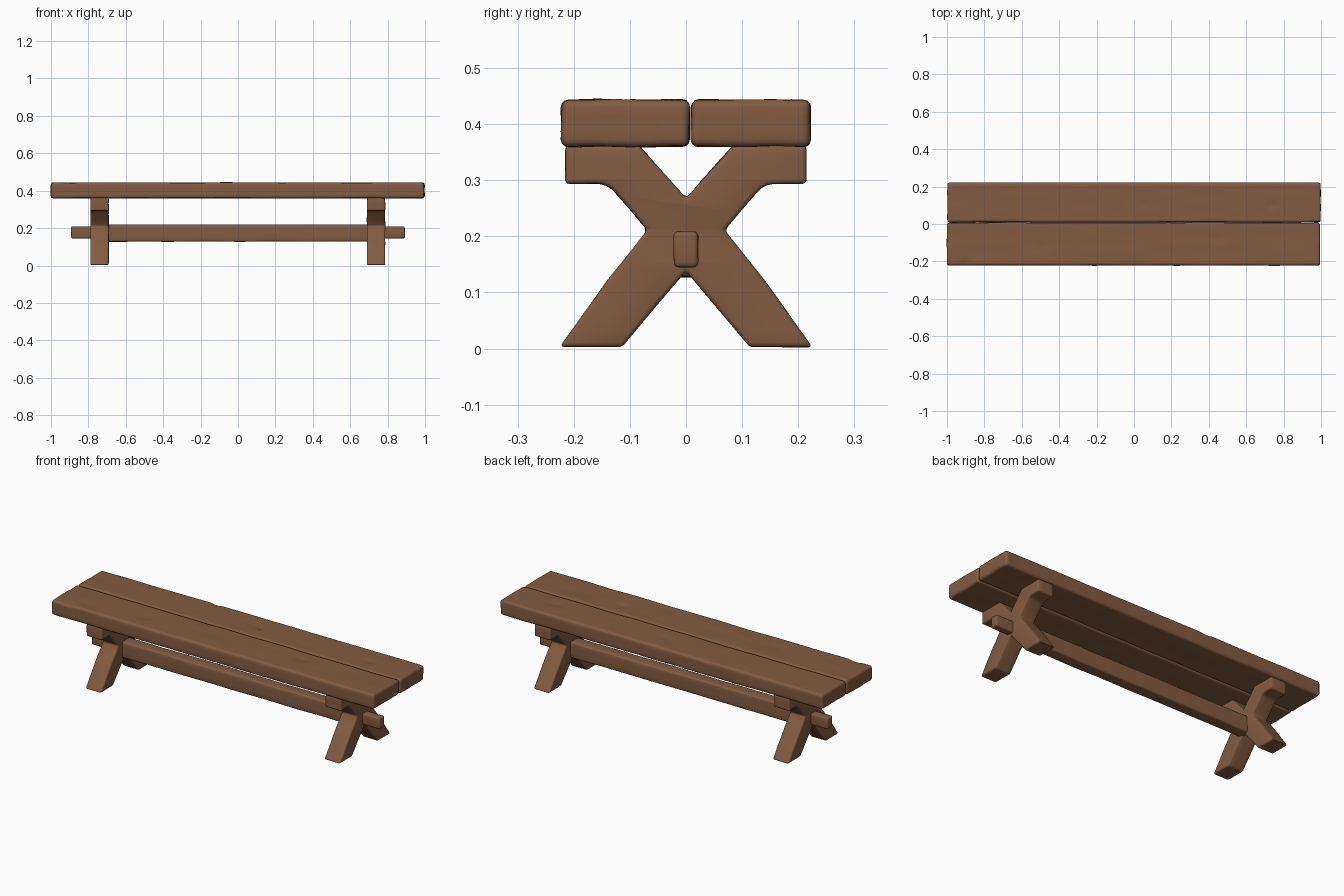
import bpy, bmesh, math
from mathutils import Vector, noise

if "Cube" in bpy.data.objects:
    bpy.data.objects.remove(bpy.data.objects["Cube"])

wood = bpy.data.materials.new("brown wood")
wood.diffuse_color = (0.225, 0.106, 0.052, 1)
wood.use_nodes = True
wood.node_tree.nodes["Principled BSDF"].inputs["Base Color"].default_value = wood.diffuse_color


def finish(bm, name, bevel, steps, rough, dents=()):
    """Round the edges, slice into strips, roughen by hand-hewn noise."""
    bmesh.ops.recalc_face_normals(bm, faces=bm.faces)
    edges = [e for e in bm.edges if e.calc_face_angle(0) > 0.2]
    bmesh.ops.bevel(bm, geom=edges, offset=bevel, segments=3, profile=0.5,
                    affect='EDGES', clamp_overlap=True)
    for axis, step in enumerate(steps):
        if not step:
            continue
        vals = [v.co[axis] for v in bm.verts]
        lo, hi = min(vals), max(vals)
        n = max(1, round((hi - lo) / step))
        normal = Vector([float(i == axis) for i in range(3)])
        for i in range(1, n):
            bmesh.ops.bisect_plane(bm, geom=bm.verts[:] + bm.edges[:] + bm.faces[:],
                                   plane_co=normal * (lo + (hi - lo) * i / n + 1e-4),
                                   plane_no=normal, dist=1e-5)
    for v in bm.verts:
        c = v.co.copy()
        # grain is stretched along the length
        p = Vector((c.x * 6, c.y * 16, c.z * 16))
        v.co += noise.noise_vector(p) * rough
        for x, y, r, depth in dents:
            d = math.hypot((c.x - x) / 1.5, c.y - y)
            if d < r and c.z > 0.42:
                v.co.z -= depth * (1 - (d / r) ** 2)
    me = bpy.data.meshes.new(name)
    bm.to_mesh(me)
    bm.free()
    me.materials.append(wood)
    ob = bpy.data.objects.new(name, me)
    bpy.context.collection.objects.link(ob)
    bpy.context.view_layer.objects.active = ob
    ob.select_set(True)
    bpy.ops.object.shade_smooth_by_angle(angle=math.radians(40))
    ob.select_set(False)
    return ob


def box(name, lo, hi, bevel, steps, rough, dents=()):
    bm = bmesh.new()
    bmesh.ops.create_cube(bm, size=1)
    for v in bm.verts:
        v.co = Vector([(a + b) / 2 + c * (b - a) for a, b, c in zip(lo, hi, v.co)])
    return finish(bm, name, bevel, steps, rough, dents)


# Seat planks with a few knocks in the top
box("front_seat_plank", (-1, -0.222, 0.36), (0.995, 0.006, 0.443), 0.013,
    (0.02, 0.016, 0.03), 0.0022,
    [(0.45, -0.08, 0.025, 0.005), (-0.48, -0.12, 0.018, 0.005), (-0.9, -0.21, 0.025, 0.006)])
box("back_seat_plank", (-0.998, 0.009, 0.36), (0.998, 0.222, 0.443), 0.013,
    (0.02, 0.016, 0.03), 0.0022,
    [(0.74, 0.1, 0.03, 0.005), (0.06, 0.11, 0.016, 0.005), (-0.28, 0.215, 0.02, 0.006)])

# X-shaped trestles: half outline (y, z) mirrored across the centre
half = [(0, 0.268), (0.083, 0.362), (0.215, 0.362), (0.215, 0.294), (0.15, 0.294),
        (0.134, 0.287), (0.069, 0.211), (0.14, 0.122), (0.225, 0.003), (0.114, 0.003), (0, 0.138)]
outline = half + [(-y, z) for y, z in reversed(half[1:-1])]
for side, x in (("left", -0.74), ("right", 0.738)):
    bm = bmesh.new()
    face = bm.faces.new([bm.verts.new((x - 0.049, y, z)) for y, z in outline])
    ext = bmesh.ops.extrude_face_region(bm, geom=[face])
    for v in ext["geom"]:
        if isinstance(v, bmesh.types.BMVert):
            v.co.x += 0.098
    finish(bm, side + "_trestle", 0.008, (0.035, 0, 0.03), 0.0012)

# Stretcher beam between the trestles, and the tenons passing through them
box("stretcher", (-0.71, -0.034, 0.128), (0.71, 0.034, 0.219), 0.01,
    (0.03, 0.03, 0.03), 0.002)
for side, s in (("left", -1), ("right", 1)):
    a, b = sorted((s * 0.68, s * 0.892))
    box(side + "_tenon", (a, -0.022, 0.145), (b, 0.022, 0.209), 0.008,
        (0.03, 0, 0.03), 0.001)
